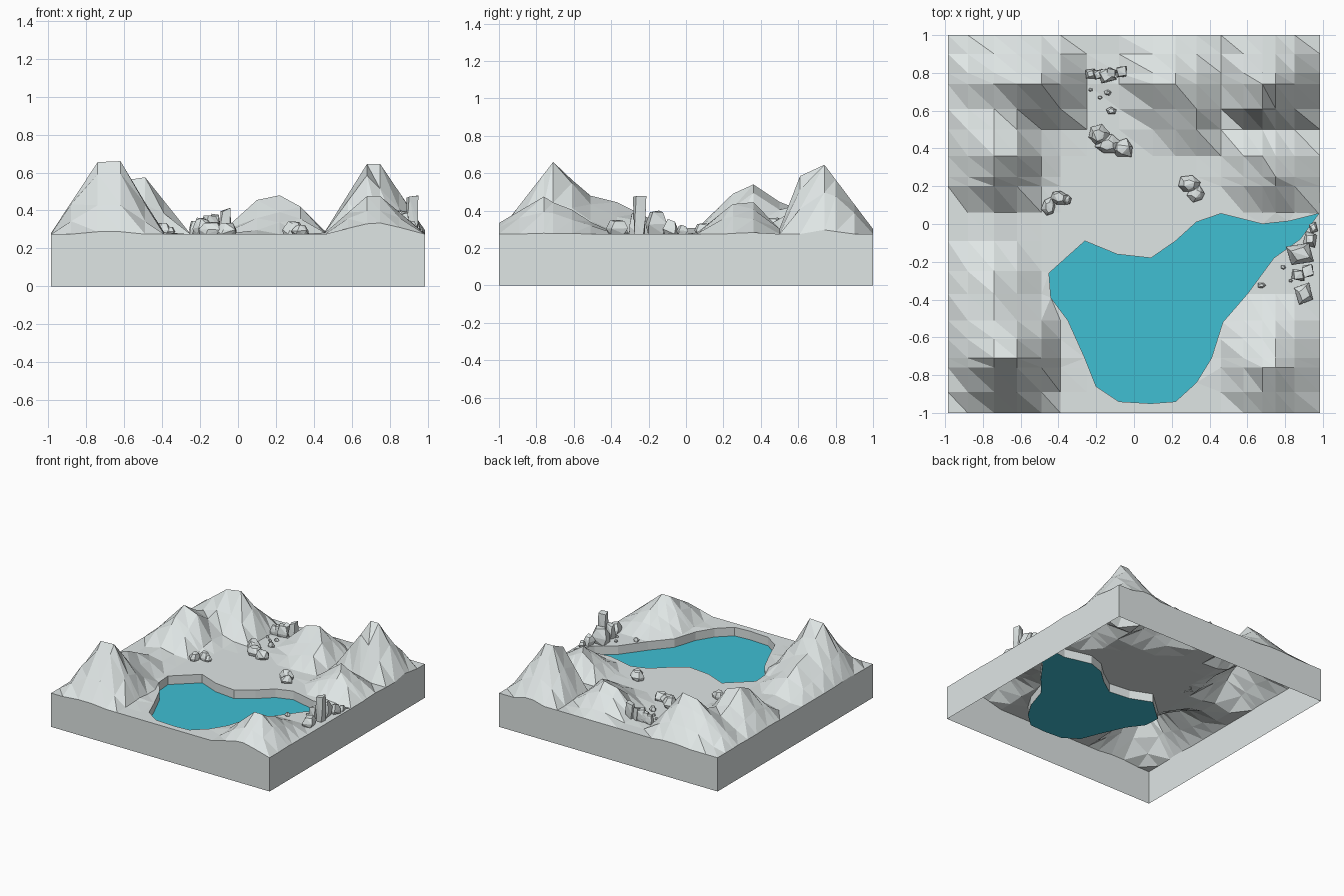
import bpy, bmesh, math, random
from mathutils import Vector
from mathutils.geometry import delaunay_2d_cdt

if "Cube" in bpy.data.objects:
    bpy.data.objects.remove(bpy.data.objects["Cube"])

random.seed(4)
GROUND, WATER = 0.275, 0.205


def material(name, rgb):
    m = bpy.data.materials.new(name)
    m.diffuse_color = (*rgb, 1)
    m.use_nodes = True
    m.node_tree.nodes["Principled BSDF"].inputs["Base Color"].default_value = m.diffuse_color
    return m


STONE = material("pale stone grey", (0.74, 0.79, 0.785))
BLUE = material("lake blue", (0.05, 0.52, 0.65))


def finish(bm, name, mat):
    me = bpy.data.meshes.new(name)
    bm.to_mesh(me)
    bm.free()
    me.materials.append(mat)
    ob = bpy.data.objects.new(name, me)
    bpy.context.collection.objects.link(ob)
    return ob


# Lake outline, clockwise from the west end
LAKE = [(-.45, -.26), (-.26, -.09), (-.09, -.16), (.09, -.18), (.22, -.09), (.33, .01),
        (.46, .055), (.68, 0), (.82, .015), (.978, .055), (.88, -.08), (.74, -.18),
        (.60, -.37), (.47, -.52), (.41, -.71), (.33, -.84), (.22, -.94), (.09, -.95),
        (-.08, -.94), (-.2, -.86), (-.26, -.71), (-.35, -.51), (-.44, -.39)]

# Mountain peaks: x, y, rise, then reach to left, right, front, back
PEAKS = [
    # front left mountain and its ridge
    (-.74, -.71, .38, .25, .36, .30, .34), (-.62, -.71, .385, .36, .23, .30, .34),
    (-.74, -.61, .29, .25, .30, .30, .34), (-.74, -.37, .17, .24, .26, .40, .34),
    # west mountain
    (-.74, .36, .265, .25, .30, .34, .40), (-.62, .36, .22, .36, .13, .30, .34),
    (-.74, .25, .215, .25, .25, .22, .30),
    # back left mountain
    (-.62, .74, .28, .37, .34, .30, .27), (-.49, .74, .30, .40, .24, .27, .27),
    # back middle mountain
    (.10, .74, .18, .20, .30, .20, .20), (.22, .74, .205, .30, .25, .30, .20),
    (.33, .61, .145, .30, .14, .25, .30),
    # back right mountain
    (.68, .74, .37, .23, .30, .26, .28), (.75, .74, .37, .30, .25, .26, .28),
    (.68, .61, .31, .23, .30, .12, .28),
    # east hill
    (.68, .36, .17, .23, .32, .30, .15), (.75, .25, .16, .30, .24, .20, .26),
    # front right hill
    (.68, -.76, .20, .23, .30, .33, .28), (.75, -.76, .20, .30, .24, .34, .32),
    (.75, -.61, .13, .30, .24, .30, .20),
]


def rise(x, y):
    best = 0
    for px, py, h, l, r, f, b in PEAKS:
        dx = (x - px) / (r if x > px else l)
        dy = (y - py) / (b if y > py else f)
        best = max(best, h * (1 - math.hypot(dx, dy)))
    return best


def inside_lake(x, y):
    hit = False
    for (ax, ay), (bx, by) in zip(LAKE, LAKE[1:] + LAKE[:1]):
        if (ay > y) != (by > y) and x < (bx - ax) * (y - ay) / (by - ay) + ax:
            hit = not hit
    return hit


# Terrain: faceted grid with the lake cut out, walls dropped from its borders
XS = [-.985, -.88, -.74, -.62, -.49, -.39, -.25, -.08, .1, .22, .33, .46, .58, .68, .75, .85, .985]
YS = [-1, -.89, -.76, -.71, -.61, -.51, -.37, -.25, -.09, .06, .2, .25, .36, .5, .61, .74, .8, .9, 1]
n = len(LAKE)
points = [Vector(p) for p in LAKE]
points += [Vector((x, y)) for x in XS for y in YS if not inside_lake(x, y)]
rim = [(i, (i + 1) % n) for i in range(n)]
flat, _, tris, origin, _, _ = delaunay_2d_cdt(points, rim, [], 0, 1e-5)
bm = bmesh.new()
verts = []
for p, src in zip(flat, origin):
    on_shore = any(i < n for i in src)
    verts.append(bm.verts.new((p.x, p.y, GROUND + (0 if on_shore else rise(p.x, p.y)))))
for t in tris:
    c = sum((flat[i] for i in t), Vector((0, 0))) / 3
    if not inside_lake(c.x, c.y):
        bm.faces.new([verts[i] for i in t])
lower = {}


def dropped(v, z):
    if v not in lower:
        lower[v] = bm.verts.new((v.co.x, v.co.y, z))
    return lower[v]


for e in [e for e in bm.edges if e.is_boundary]:
    a = e.link_loops[0].vert
    b = e.other_vert(a)
    outer = any(all(abs(abs(v.co[k]) - s) < 1e-4 for v in (a, b)) for k, s in ((0, .985), (1, 1)))
    z = 0 if outer else WATER
    bm.faces.new([b, a, dropped(a, z), dropped(b, z)])
loose = [v for v in bm.verts if not v.link_faces]
bmesh.ops.delete(bm, geom=loose, context='VERTS')
finish(bm, "mountain_terrain", STONE)

# Water sheet
bm = bmesh.new()
bm.faces.new([bm.verts.new((x, y, WATER)) for x, y in reversed(LAKE)])
finish(bm, "lake_water", BLUE)


def lump(bm, x, y, w, d, h, turn=0, sides=6, taper=.55):
    """Irregular tapered stone standing on the ground."""
    pts = []
    for k, (s, z) in enumerate(((.85, 0), (1, h * .4), (taper, h))):
        for i in range(sides):
            a = math.tau * i / sides + turn + .2 * k
            r = s * random.uniform(.8, 1.1)
            pts.append(bm.verts.new((x + w / 2 * r * math.cos(a), y + d / 2 * r * math.sin(a),
                                     GROUND + z * (random.uniform(.8, 1) if k else 1))))
    res = bmesh.ops.convex_hull(bm, input=pts)
    junk = {g for g in res["geom_interior"] + res["geom_unused"] if isinstance(g, bmesh.types.BMVert)}
    bmesh.ops.delete(bm, geom=list(junk), context='VERTS')


def rocks(name, stones):
    bm = bmesh.new()
    for s in stones:
        lump(bm, *s)
    finish(bm, name, STONE)


# Boulders on the plain: x, y, width, depth, height
rocks("north_boulder", [(-.19, .47, .12, .12, .09), (-.14, .42, .14, .11, .07), (-.06, .40, .13, .11, .06)])
rocks("west_boulder", [(-.45, .09, .08, .11, .06), (-.40, .14, .10, .09, .06), (-.36, .13, .06, .06, .04)])
rocks("east_boulder", [(.29, .21, .12, .10, .07), (.33, .16, .10, .09, .05)])

# Blocky pillars: four sided stones
rocks("north_pillars", [(-.23, .795, .08, .07, .07, .7, 4), (-.19, .79, .07, .07, .09, .8, 4, .7),
                        (-.145, .79, .11, .10, .10, .9, 4, .7), (-.12, .80, .07, .07, .11, .3, 4, .8),
                        (-.065, .805, .08, .08, .14, .6, 4, .85)])
rocks("shore_pillars", [(.93, -.08, .09, .10, .08, .4, 4, .6), (.88, -.16, .17, .14, .14, .8, 4, .6),
                        (.92, -.25, .09, .09, .21, .7, 4, .9), (.87, -.27, .09, .08, .12, .5, 4, .7),
                        (.90, -.37, .11, .13, .08, .9, 4, .6), (.95, -.02, .05, .07, .05, .9, 4, .6)])

# Scattered pebbles
rocks("pebbles", [(x, y, s, s * .8, s * .7, x * 9, 5) for x, y, s in
                  [(-.23, .71, .025), (-.18, .67, .03), (-.14, .695, .04), (-.12, .60, .06),
                   (.675, -.325, .045), (.79, -.23, .03), (.83, -.30, .025)]])
